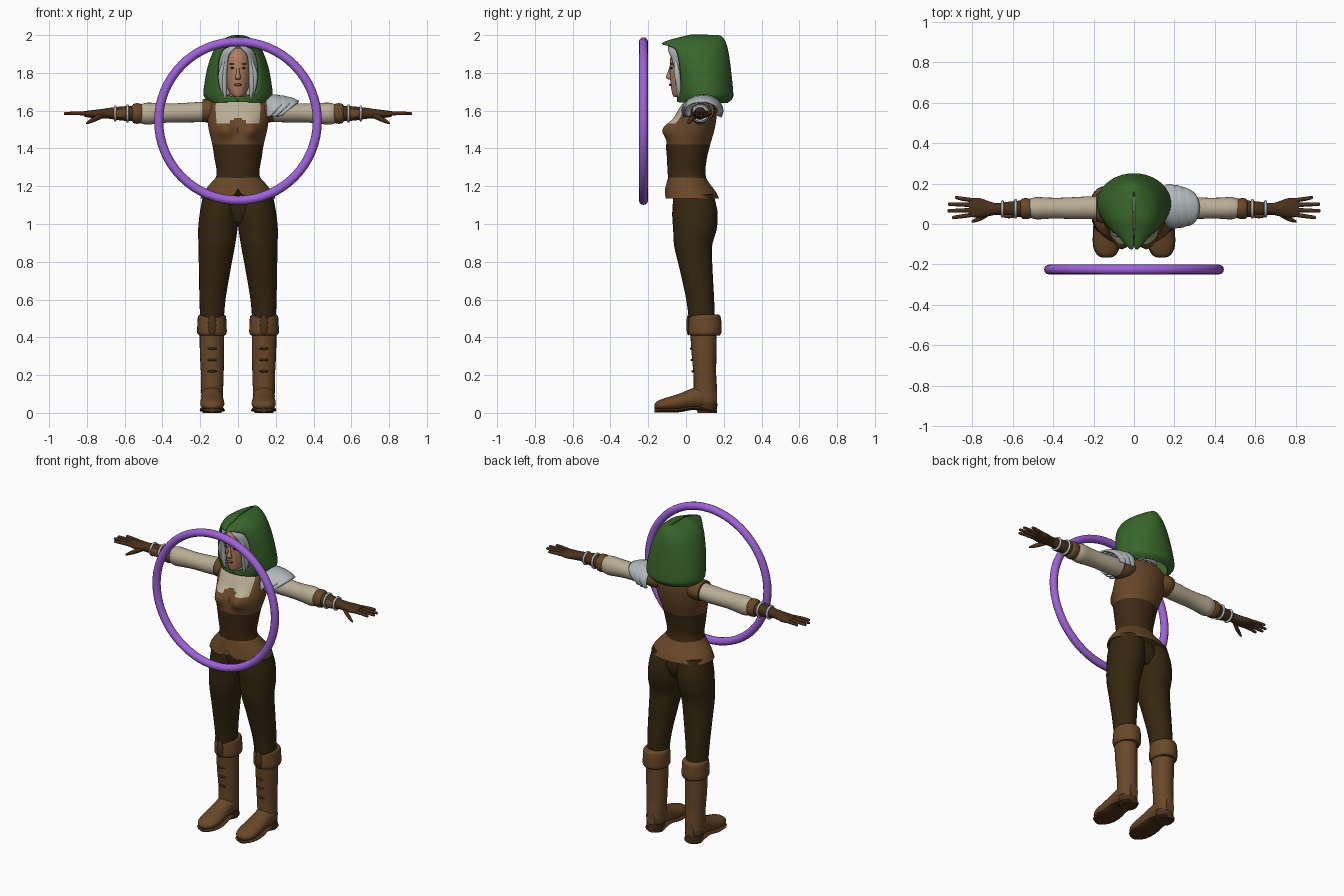
import bpy, bmesh, math
from mathutils import Vector

cube = bpy.data.objects.get("Cube")
if cube:
    bpy.data.objects.remove(cube)


def material(name, code):
    """Flat colour from a display hex code, stored as linear values."""
    lin = [((int(code[i:i + 2], 16) / 255 + 0.055) / 1.055) ** 2.4 for i in (0, 2, 4)]
    m = bpy.data.materials.new(name)
    m.use_nodes = True
    m.diffuse_color = (*lin, 1)
    m.node_tree.nodes["Principled BSDF"].inputs["Base Color"].default_value = (*lin, 1)
    return m


GREEN = material("hood green", "38662a")
TROUSER = material("dark trouser brown", "35260f")
CORSET = material("corset brown", "3e2913")
LEATHER = material("leather brown", "694828")
CREAM = material("linen cream", "b9ae95")
SILVER = material("silver", "b2babc")
SKIN = material("skin", "b27f62")
GLOVE = material("glove brown", "4a301b")
PURPLE = material("ring purple", "9f62da")
LIP = material("lip red", "8a4a40")


def smooth(rows, n=5):
    """Catmull-Rom interpolation through rows of numbers."""
    out = []
    for i in range(len(rows) - 1):
        p = [rows[max(0, min(len(rows) - 1, i + k))] for k in (-1, 0, 1, 2)]
        for s in range(n):
            t = s / n
            out.append([b + 0.5 * t * (c - a + t * (2 * a - 5 * b + 4 * c - d + t * (3 * (b - c) + d - a)))
                        for a, b, c, d in zip(*p)])
    return out + [list(rows[-1])]


def grid(name, rings, mats, closed=True, mirror=False, thick=0.0, rule=None):
    """Skin rings of points; closed rings are capped, open ones get thickness."""
    bm = bmesh.new()
    vs = [[bm.verts.new(p) for p in ring] for ring in rings]
    n = len(vs[0])
    for a, b in zip(vs, vs[1:]):
        for j in range(n if closed else n - 1):
            k = (j + 1) % n
            bm.faces.new((a[j], a[k], b[k], b[j]))
    if closed:
        bm.faces.new(vs[0])
        bm.faces.new(vs[-1])
    bmesh.ops.recalc_face_normals(bm, faces=bm.faces)
    if rule:
        for f in bm.faces:
            f.material_index = rule(f.calc_center_median())
    me = bpy.data.meshes.new(name)
    bm.to_mesh(me)
    bm.free()
    for m in mats if isinstance(mats, list) else [mats]:
        me.materials.append(m)
    me.shade_smooth()
    me.set_sharp_from_angle(angle=math.radians(45))
    ob = bpy.data.objects.new(name, me)
    bpy.context.collection.objects.link(ob)
    if thick:
        s = ob.modifiers.new("thickness", 'SOLIDIFY')
        s.thickness, s.offset = thick, 0
    if mirror:
        ob.modifiers.new("mirror", 'MIRROR')
    return ob


def loft(name, axis, rows, mats, sides=24, warp=None, n=5, **kw):
    """Rows hold: position on axis, two centre coordinates, two radii."""
    rings = []
    for t, c1, c2, r1, r2 in smooth(rows, n):
        ring = []
        for j in range(sides):
            a = math.tau * j / sides
            u, v = c1 + r1 * math.cos(a), c2 + r2 * math.sin(a)
            p = Vector({'x': (t, u, v), 'y': (u, t, v), 'z': (u, v, t)}[axis])
            ring.append(warp(p) if warp else p)
        rings.append(ring)
    return grid(name, rings, mats, **kw)


def shell(name, rows, mat, thick, warp=None, sides=40):
    """Rows hold: height, half width, centre y, half depth, half sweep in degrees."""
    rings = []
    for z, rx, cy, ry, sweep in smooth(rows):
        a = math.radians(min(sweep, 180))
        pts = [Vector((rx * math.sin(a * k), cy + ry * math.cos(a * k), z))
               for k in (2 * j / sides - 1 for j in range(sides + 1))]
        rings.append([warp(p) if warp else p for p in pts])
    return grid(name, rings, mat, closed=False, thick=thick)


def blob(name, pos, size, mat, mirror=False):
    x, y, z = pos
    a, b, c = size
    rows = [(z + c * math.sin(t), x, y, a * math.cos(t), b * math.cos(t))
            for t in (math.radians(d) for d in range(-85, 86, 17))]
    return loft(name, 'z', rows, mat, sides=12, n=1, mirror=mirror)


def torus(name, pos, major, minor, mat, axis, mirror=False, squash=1):
    rings = []
    for i in range(65):
        a = math.tau * i / 64
        ring = []
        for j in range(12):
            b = math.tau * j / 12
            r, h = major + minor * math.cos(b), minor * math.sin(b) * squash
            u, v = r * math.cos(a), r * math.sin(a)
            ring.append(Vector(pos) + Vector((u, h, v) if axis == 'y' else (h, u, v)))
        rings.append(ring)
    ob = grid(name, rings, mat, mirror=mirror)
    bm = bmesh.new()
    bm.from_mesh(ob.data)
    bmesh.ops.delete(bm, geom=[f for f in bm.faces if len(f.verts) > 4], context='FACES_ONLY')
    bmesh.ops.remove_doubles(bm, verts=bm.verts, dist=1e-5)
    bm.to_mesh(ob.data)
    bm.free()


# Big ring in front
torus("floating_ring", (0, -0.225, 1.545), 0.42, 0.024, PURPLE, 'y')


# Torso: corset, vest and linen chest panel
def bust(p):
    if p.y < 0.04:
        p.y -= 0.055 * math.exp(-((abs(p.x) - 0.07) / 0.05) ** 2 - ((p.z - 1.5) / 0.05) ** 2)
    return p


def torso_colour(c):
    if c.z < 1.42:
        return 0
    neckline = 1.545 + 0.02 * math.cos(c.x * 40)
    return 2 if c.z > neckline and abs(c.x) < 0.115 and c.y < 0.05 else 1


loft("torso", 'z', [(1.2, 0, .015, .13, .105), (1.27, 0, .003, .113, .1), (1.35, 0, .005, .125, .106),
     (1.42, 0, .012, .136, .116), (1.5, 0, .035, .155, .116), (1.58, 0, .055, .165, .108),
     (1.635, 0, .07, .165, .09), (1.665, 0, .08, .12, .07)], [CORSET, LEATHER, CREAM],
     sides=48, warp=bust, n=8, rule=torso_colour)
loft("vest_shoulders", 'x', [(.1, .08, 1.6, .06, .055), (.15, .08, 1.6, .074, .062),
     (.187, .08, 1.6, .068, .06)], LEATHER, mirror=True)


# Flared skirt with a front notch
def notch(p):
    if p.y < 0:
        p.z += (1.24 - p.z) * 0.5 * math.exp(-(p.x / 0.02) ** 2)
    return p


loft("skirt", 'z', [(1.245, 0, .005, .118, .1), (1.215, 0, .012, .145, .112), (1.17, 0, .026, .182, .132),
     (1.135, 0, .032, .2, .143)], LEATHER, sides=64, warp=notch)

# Trousers
loft("hips", 'z', [(1.01, 0, .045, .1, .07), (1.08, 0, .045, .17, .1), (1.2, 0, .025, .14, .1)], TROUSER)
loft("trouser_legs", 'z', [(1.16, .085, .04, .098, .105), (1.06, .098, .047, .104, .12),
     (.97, .107, .047, .104, .115), (.88, .113, .038, .096, .1), (.75, .124, .055, .083, .086),
     (.6, .135, .075, .069, .074), (.48, .138, .085, .062, .068)], TROUSER, mirror=True)

# Boots
loft("boot_shafts", 'z', [(.06, .137, .105, .056, .058), (.12, .137, .103, .058, .062), (.2, .136, .1, .06, .06),
     (.32, .138, .095, .064, .066), (.44, .139, .092, .064, .07)], LEATHER, mirror=True)
loft("boot_cuffs", 'z', [(.41, .138, .1, .068, .078), (.425, .138, .1, .078, .087), (.47, .138, .1, .077, .088),
     (.51, .138, .1, .074, .083), (.52, .138, .1, .064, .073)], LEATHER, mirror=True)
foot = [(.163, .137, .08, .03, .05), (.12, .137, .09, .056, .07), (.04, .137, .078, .057, .055),
        (-.04, .136, .057, .063, .043), (-.11, .136, .045, .062, .034), (-.15, .136, .04, .044, .024),
        (-.166, .136, .037, .018, .01)]
loft("boot_feet", 'y', foot, LEATHER, mirror=True)
loft("boot_soles", 'y', [(y, x, .014 + max(0, .012 - abs(y - .04) * .2), w + .004, .011)
     for y, x, z, w, h in foot], GLOVE, mirror=True)
loft("boot_heels", 'z', [(0, .137, .112, .05, .052), (.05, .137, .112, .054, .054)], GLOVE, n=1, mirror=True)
for z in (.22, .28, .34):
    blob("boot_lace", (.137, .036 - (z - .22) * .06, z), (.026, .008, .006), GLOVE, mirror=True)
blob("boot_cuff_strap", (.137, .012, .465), (.022, .01, .055), GLOVE, mirror=True)

# Sleeves, gloves and bracers
loft("sleeves", 'x', [(.13, .08, 1.6, .052, .052), (.22, .08, 1.592, .056, .053), (.35, .078, 1.588, .052, .05),
     (.42, .078, 1.586, .052, .054), (.48, .078, 1.584, .055, .058), (.515, .078, 1.584, .046, .05)],
     CREAM, mirror=True)
loft("glove_cuffs", 'x', [(.505, .076, 1.585, .045, .046), (.525, .076, 1.585, .051, .054),
     (.55, .076, 1.585, .05, .052), (.562, .076, 1.585, .038, .04)], LEATHER, mirror=True)
loft("gloves", 'x', [(.54, .076, 1.585, .042, .042), (.62, .074, 1.585, .036, .037), (.68, .074, 1.586, .029, .029),
     (.72, .076, 1.584, .038, .025), (.77, .08, 1.582, .049, .021), (.815, .081, 1.583, .044, .014)],
     GLOVE, mirror=True)
for x, r in ((.585, .042), (.65, .036)):
    torus("bracer_band", (x, .075, 1.585), r, .007, SILVER, 'x', mirror=True)
blob("bracer_plate", (.617, .04, 1.585), (.035, .012, .025), LEATHER, mirror=True)
for i, tip in enumerate((.9, .922, .92, .885)):
    y = .047 + .023 * i
    drift = (i - 1.5) * .006
    loft("finger", 'x', [(.79, y, 1.584, .011, .012), (.85, y + drift, 1.586, .01, .01),
         (tip - .008, y + drift * 1.6, 1.585, .008, .008), (tip, y + drift * 1.6, 1.584, .003, .003)],
         GLOVE, sides=10, mirror=True)
loft("thumb", 'x', [(.715, .055, 1.577, .014, .016), (.75, .033, 1.56, .013, .015), (.785, .018, 1.543, .01, .011),
     (.804, .012, 1.533, .004, .005)], GLOVE, sides=12, mirror=True)

# Layered shoulder plates on the left arm
for name, start, width, scale in (("lower", .2, .105, .92), ("middle", .175, .1, 1), ("upper", .15, .085, 1.05)):
    rings = []
    for i in range(9):
        t = i / 8
        swell = scale * (.8 + .2 * math.sin(t * 2.4))
        rings.append([Vector((start + t * (width * .6 + .06 * math.sin(a)),
                              .1 - .02 * t + .1 * swell * math.cos(a),
                              1.6 + .085 * swell * math.sin(a) * (1 - .35 * t * t)))
                      for a in (math.radians(-25 + 230 * j / 24) for j in range(25))])
    grid("shoulder_plate_" + name, rings, SILVER, closed=False, thick=.009)

# Neck, head and face
loft("neck", 'z', [(1.63, 0, .06, .06, .055), (1.68, 0, .05, .045, .05), (1.74, 0, .05, .045, .05)], SKIN)
loft("head", 'z', [(1.672, 0, -.045, .018, .02), (1.69, 0, -.025, .04, .048), (1.73, 0, .003, .06, .083),
     (1.78, 0, .015, .07, .1), (1.84, 0, .02, .074, .106), (1.89, 0, .025, .07, .105),
     (1.93, 0, .03, .05, .08)], SKIN)
loft("nose", 'z', [(1.765, 0, -.082, .013, .012), (1.777, 0, -.088, .015, .018), (1.8, 0, -.085, .009, .013),
     (1.835, 0, -.08, .007, .007)], SKIN, sides=12)
blob("mouth", (0, -.08, 1.737), (.021, .011, .007), LIP)
blob("eyes", (.028, -.077, 1.826), (.013, .006, .006), TROUSER, mirror=True)
blob("eyebrows", (.03, -.077, 1.847), (.018, .007, .003), GLOVE, mirror=True)

# Hair and side locks
shell("hair", [(1.68, .095, .05, .09, 135), (1.8, .102, .04, .115, 143), (1.88, .1, .03, .122, 148),
      (1.92, .09, .022, .118, 162), (1.948, .06, .02, .1, 180), (1.958, .01, .02, .04, 180)], SILVER, .012)
for x, top, low in ((.072, 1.9, 1.665), (.088, 1.88, 1.69)):
    loft("hair_lock", 'z', [(low, x - .005, -.035, .004, .004), (low + .05, x, -.04, .013, .013),
         (top - .08, x, -.048, .015, .016), (top, x - .02, -.055, .006, .008)], SILVER, sides=10, mirror=True)


# Hood with a pointed front peak
def peak(p):
    if p.z > 1.9 and p.y < 0.02:
        p.z -= 0.25 * (0.02 - p.y) * min(1, (p.z - 1.9) / 0.06)
    return p


shell("hood", [(1.645, .145, .088, .13, 180), (1.668, .17, .1, .142, 178), (1.7, .178, .1, .145, 150),
      (1.8, .163, .085, .15, 139), (1.88, .14, .07, .155, 135), (1.94, .11, .057, .156, 138),
      (1.972, .077, .04, .16, 147), (1.99, .042, .03, .155, 172), (1.997, .004, .04, .12, 180)],
      GREEN, .01, warp=peak)
